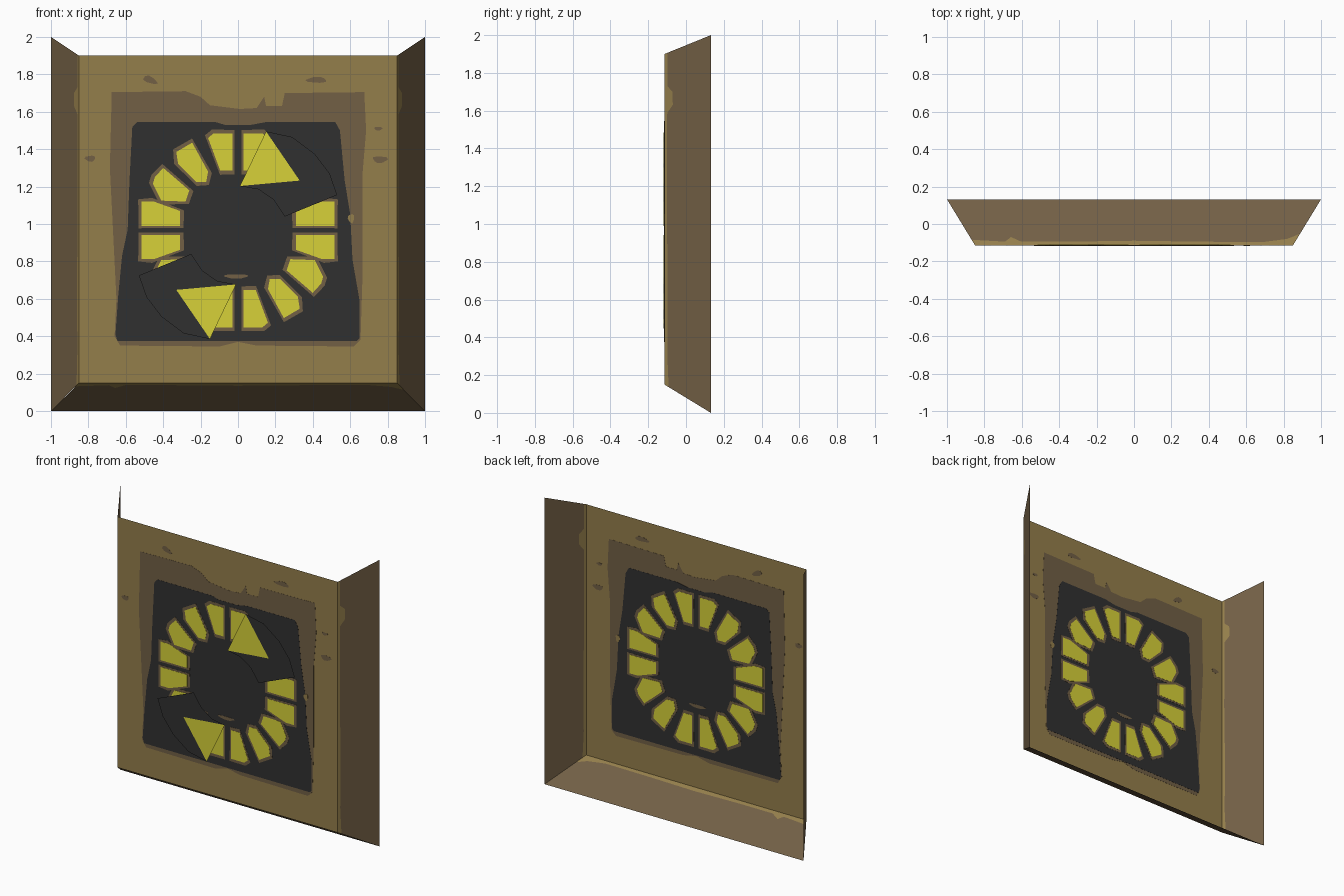
import bpy, bmesh, math

if "Cube" in bpy.data.objects:
    bpy.data.objects.remove(bpy.data.objects["Cube"])

FRONT, BACK, ARROW_Y = -0.114, 0.132, -0.131
RING_Z, ARROW_Z = 0.966, 0.94


def material(name, rgb):
    m = bpy.data.materials.new(name)
    m.diffuse_color = (*rgb, 1)
    m.use_nodes = True
    m.node_tree.nodes["Principled BSDF"].inputs["Base Color"].default_value = m.diffuse_color
    return m


GOLD = material("dull gold", (0.296, 0.209, 0.070))
BROWN = material("worn brown", (0.168, 0.115, 0.060))
DARK = material("charcoal", (0.030, 0.030, 0.030))
YELLOW = material("signal yellow", (0.68, 0.64, 0.040))


def make(name, verts, faces, mats, indices=None, fix=False):
    me = bpy.data.meshes.new(name)
    me.from_pydata(verts, [], faces)
    for m in mats:
        me.materials.append(m)
    if indices:
        for p, i in zip(me.polygons, indices):
            p.material_index = i
    if fix:
        bm = bmesh.new()
        bm.from_mesh(me)
        bmesh.ops.recalc_face_normals(bm, faces=bm.faces)
        bm.to_mesh(me)
        bm.free()
    ob = bpy.data.objects.new(name, me)
    bpy.context.collection.objects.link(ob)
    return ob


def plates(name, outlines, half, mat):
    """Thin prisms that show on both sides of the panel."""
    verts, faces = [], []
    for pts in outlines:
        n, b = len(pts), len(verts)
        verts += [(x, FRONT - half, z) for x, z in pts]
        verts += [(x, FRONT + half, z) for x, z in pts]
        faces += [list(range(b, b + n)), list(range(b + 2 * n - 1, b + n - 1, -1))]
        faces += [(b + i, b + (i + 1) % n, b + n + (i + 1) % n, b + n + i) for i in range(n)]
    return make(name, verts, faces, [mat], fix=True)


def blob(x, z, rx, rz, tilt=0.0):
    pts = []
    for i in range(10):
        a = math.tau * i / 10
        r = 1 + 0.15 * math.sin(3 * a + x * 9)
        u, v = rx * r * math.cos(a), rz * r * math.sin(a)
        pts.append((x + u * math.cos(tilt) - v * math.sin(tilt),
                    z + u * math.sin(tilt) + v * math.cos(tilt)))
    return pts


def grow(pts, d):
    cx = sum(p[0] for p in pts) / len(pts)
    cz = sum(p[1] for p in pts) / len(pts)
    out = []
    for x, z in pts:
        r = math.hypot(x - cx, z - cz)
        out.append((x + (x - cx) / r * d, z + (z - cz) / r * d))
    return out


# Front panel: a single sheet
make("panel", [(-.85, FRONT, .15), (.85, FRONT, .15), (.85, FRONT, 1.9), (-.85, FRONT, 1.9)],
     [(0, 1, 2, 3)], [GOLD])


# Sloping flanges with an irregular gold strip along the front edge
def flange(name, a, b, c, d, strip):
    """a-b is the front edge, c-d the matching rear edge, strip is (position, width) pairs."""
    verts = []
    for t, w in strip:
        p = [a[i] + (b[i] - a[i]) * t for i in range(3)]
        q = [c[i] + (d[i] - c[i]) * t for i in range(3)]
        verts += [p, [p[i] + (q[i] - p[i]) * w for i in range(3)], q]
    faces, idx = [], []
    for i in range(len(strip) - 1):
        k = 3 * i
        faces += [(k, k + 1, k + 4, k + 3), (k + 1, k + 2, k + 5, k + 4)]
        idx += [0, 1]
    make(name, verts, faces, [GOLD, BROWN], idx)


side_strip = [(0, .09), (.1, .06), (.3, .07), (.55, .05), (.82, .06), (.84, .18),
              (.88, .17), (.9, .06), (1, .06)]
for s, side in ((-1, "left"), (1, "right")):
    flange(side + "_flange", (s * .85, FRONT, .15), (s * .85, FRONT, 1.9),
           (s, BACK, 0), (s, BACK, 2), side_strip)
flange("bottom_flange", (-.85, FRONT, .15), (.85, FRONT, .15), (-1, BACK, 0), (1, BACK, 0),
       [(0, .12), (.1, .08), (.125, .18), (.15, .08), (.3, .08), (.5, .1), (.7, .08), (.9, .07),
        (.97, .14), (1, .25)])

# Worn brown frame and stray stains
frame = [(-.63, .35), (-.1, .345), (0, .37), (.1, .35), (.62, .345), (.655, .38), (.665, .7),
         (.665, 1.26), (.685, 1.5), (.675, 1.705), (.25, 1.70), (.235, 1.63), (.15, 1.63),
         (.14, 1.68), (.1, 1.62), (.01, 1.615), (-.15, 1.635), (-.2, 1.68), (-.28, 1.71),
         (-.675, 1.705), (-.685, 1.3), (-.67, 1.0), (-.65, .6), (-.66, .4)]
plates("brown_frame", [frame], .001, BROWN)
plates("stains", [blob(-.47, 1.77, .04, .018, -.4), blob(.42, 1.77, .055, .016),
                  blob(.75, 1.51, .022, .01), blob(.76, 1.345, .04, .018),
                  blob(-.79, 1.35, .028, .016)], .001, BROWN)
plates("gold_fleck", [blob(.605, 1.03, .017, .024)], .003, GOLD)

# Dark centre field
field = [(-.645, .375), (.635, .375), (.65, .39), (.65, .59), (.612, .81), (.6, 1.05), (.57, 1.235),
         (.545, 1.5), (.52, 1.545), (.15, 1.545), (.07, 1.53), (-.07, 1.53), (-.12, 1.545),
         (-.54, 1.545), (-.565, 1.52), (-.58, 1.235), (-.59, .97), (-.62, .83), (-.64, .62),
         (-.655, .41)]
plates("dark_field", [field], .002, DARK)
plates("field_stain", [blob(-.01, .72, .065, .012)], .003, BROWN)

# Ring of sixteen marks: one quadrant mirrored both ways
quadrant = [
    [(-.515, .99), (-.515, 1.12), (-.45, 1.12), (-.31, 1.07), (-.31, .99)],
    [(-.455, 1.215), (-.445, 1.25), (-.40, 1.30), (-.26, 1.18), (-.28, 1.12), (-.41, 1.125)],
    [(-.33, 1.385), (-.245, 1.435), (-.16, 1.28), (-.17, 1.225), (-.225, 1.225), (-.32, 1.32)],
    [(-.16, 1.46), (-.13, 1.485), (-.03, 1.485), (-.03, 1.285), (-.095, 1.285)],
]
marks = [[(sx * x, RING_Z + sz * (z - RING_Z)) for x, z in m]
         for m in quadrant for sx in (1, -1) for sz in (1, -1)]
plates("mark_borders", [grow(m, .022) for m in marks], .003, BROWN)
plates("ring_marks", marks, .004, YELLOW)

# Two curved arrows floating just in front of the panel
head = [(.15, 1.495), (.01, 1.203), (.33, 1.232)]
outer = [(.29, 1.465), (.41, 1.375), (.49, 1.27), (.53, 1.155)]
inner = [(.25, 1.04), (.19, 1.13), (.11, 1.185)]
for s, name in ((1, "upper_arrow"), (-1, "lower_arrow")):
    pts = head + outer + inner
    make(name, [(s * x, ARROW_Y, ARROW_Z + s * (z - ARROW_Z)) for x, z in pts],
         [(0, 1, 2), (0, 2, 6, 5, 4, 3), (2, 1, 9, 8, 7, 6)],
         [YELLOW, DARK], [0, 1, 1])
